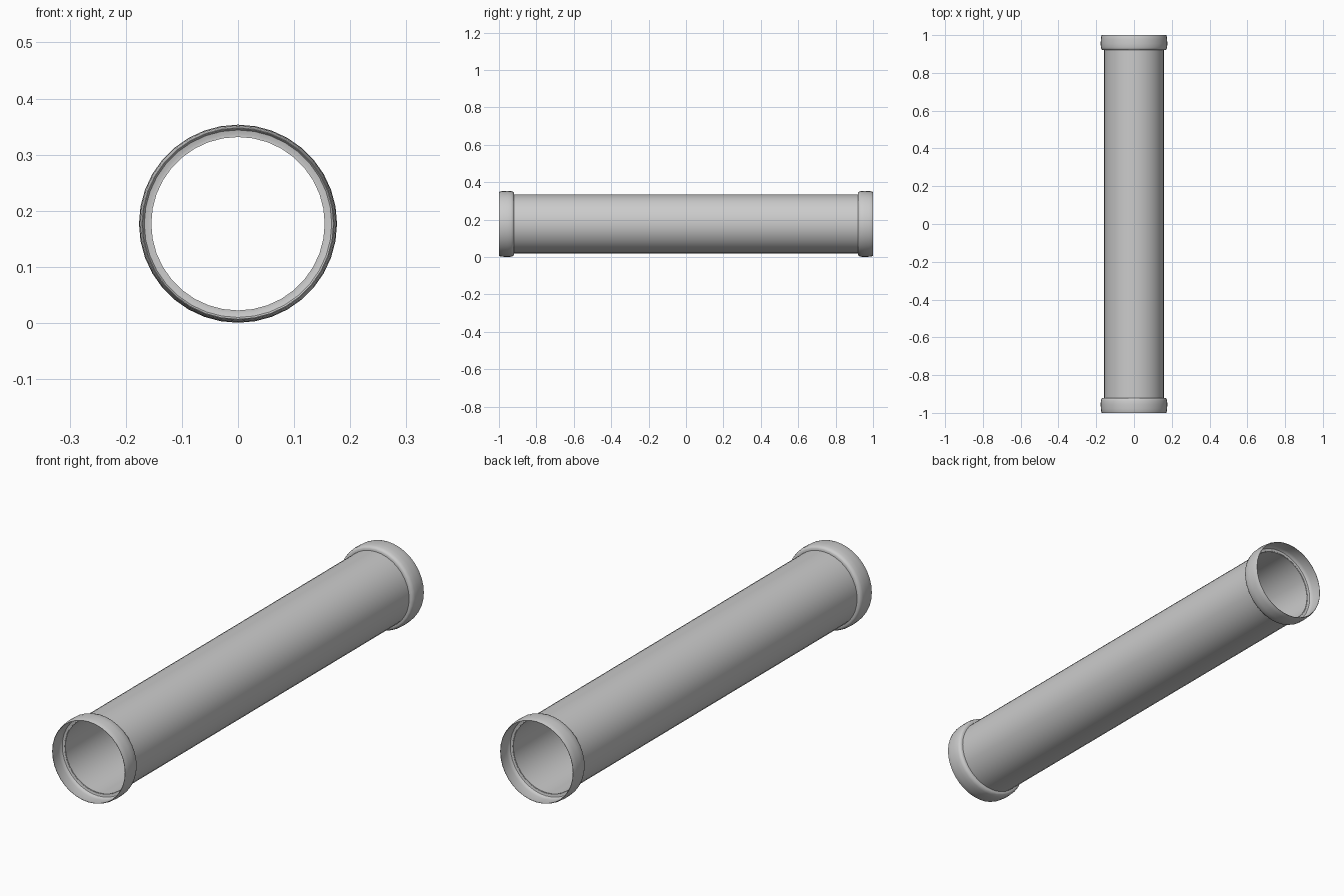
import bpy, bmesh, math

if "Cube" in bpy.data.objects:
    bpy.data.objects.remove(bpy.data.objects["Cube"])

SEGMENTS = 36
CENTRE_Z = 0.177


def lathe(name, profile, mirror_y=1):
    """Revolve a closed (radius, y) profile around the y axis."""
    bm = bmesh.new()
    rings = []
    for i in range(SEGMENTS):
        a = 2 * math.pi * i / SEGMENTS
        rings.append([bm.verts.new((r * math.sin(a), y * mirror_y, r * math.cos(a)))
                      for r, y in profile])
    n = len(profile)
    for i in range(SEGMENTS):
        p, q = rings[i], rings[(i + 1) % SEGMENTS]
        for j in range(n):
            k = (j + 1) % n
            bm.faces.new((p[j], p[k], q[k], q[j]))
    bmesh.ops.recalc_face_normals(bm, faces=bm.faces)
    mesh = bpy.data.meshes.new(name)
    bm.to_mesh(mesh)
    bm.free()
    obj = bpy.data.objects.new(name, mesh)
    obj.location.z = CENTRE_Z
    bpy.context.collection.objects.link(obj)
    bpy.context.view_layer.objects.active = obj
    obj.select_set(True)
    bpy.ops.object.shade_smooth_by_angle(angle=math.radians(40))
    obj.select_set(False)
    return obj


# Long thin-walled tube
lathe("pipe", [(0.158, -0.935), (0.158, 0.935), (0.1545, 0.935), (0.1545, -0.935)])

# Rounded, hollow socket collar at each end
collar = [(0.157, -0.920), (0.166, -0.920), (0.172, -0.924), (0.1755, -0.935),
          (0.1765, -0.955), (0.1755, -0.978), (0.174, -0.990), (0.171, -1.0),
          (0.1695, -1.0), (0.1715, -0.985), (0.1725, -0.955), (0.171, -0.944),
          (0.167, -0.938), (0.160, -0.936), (0.157, -0.936)]
lathe("front_collar", collar)
lathe("back_collar", collar, -1)
